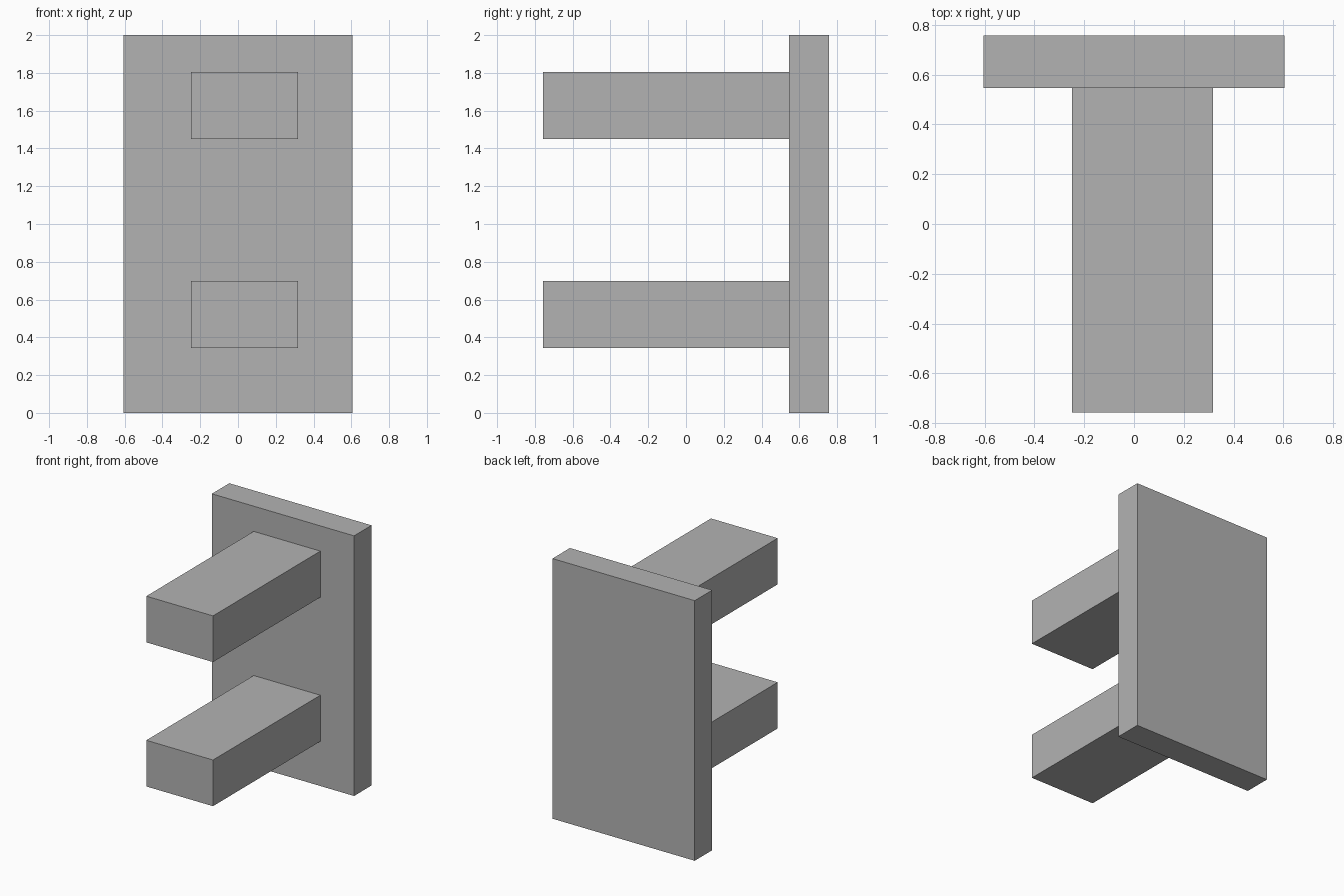
import bpy
import bmesh
from mathutils import Vector

default_cube = bpy.data.objects.get("Cube")
if default_cube:
    bpy.data.objects.remove(default_cube, do_unlink=True)

# Single flat grey
grey = bpy.data.materials.new("plain_grey")
grey.use_nodes = True
colour = (0.45, 0.45, 0.45, 1.0)
grey.diffuse_color = colour
grey.node_tree.nodes["Principled BSDF"].inputs["Base Color"].default_value = colour


def box(name, low, high):
    """Add a sharp-edged box spanning two opposite corners."""
    low, high = Vector(low), Vector(high)
    mesh = bpy.data.meshes.new(name)
    bm = bmesh.new()
    bmesh.ops.create_cube(bm, size=1.0)
    bmesh.ops.scale(bm, vec=high - low, verts=bm.verts)
    bm.to_mesh(mesh)
    bm.free()
    mesh.materials.append(grey)
    obj = bpy.data.objects.new(name, mesh)
    obj.location = (low + high) / 2
    bpy.context.collection.objects.link(obj)
    return obj


half_width, half_depth, plate_front = 0.605, 0.758, 0.546
arm_height = 0.355

# Upright back plate
box("back_plate", (-half_width, plate_front, 0), (half_width, half_depth, 2))

# Two arms reaching forward, slightly off centre
for name, bottom in (("lower_arm", 0.343), ("upper_arm", 1.451)):
    box(name, (-0.249, -half_depth, bottom),
        (0.318, plate_front, bottom + arm_height))
